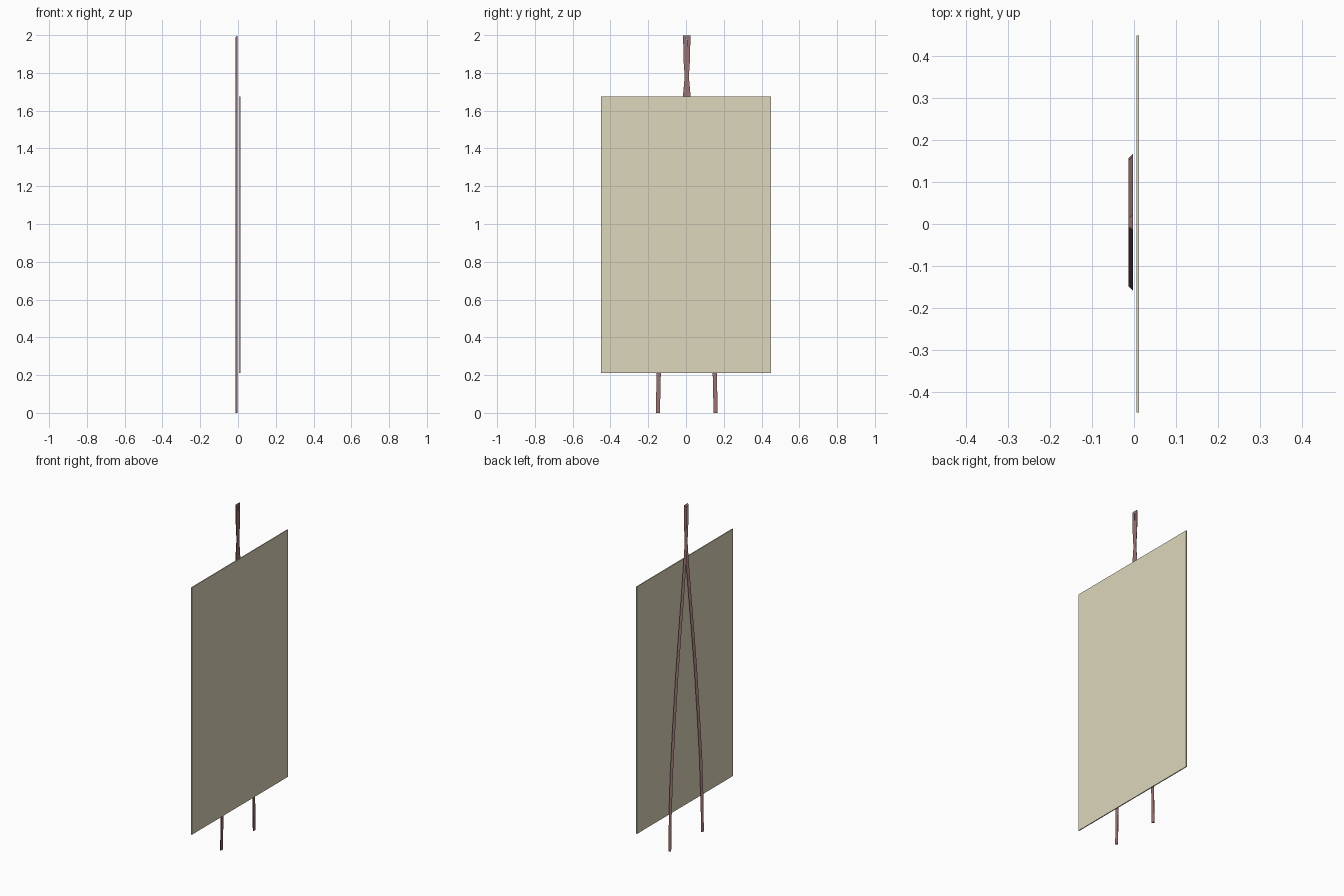
import bpy, bmesh
from mathutils import Vector

if "Cube" in bpy.data.objects:
    bpy.data.objects.remove(bpy.data.objects["Cube"])


def material(name, rgb):
    m = bpy.data.materials.new(name)
    m.diffuse_color = (*rgb, 1)
    m.use_nodes = True
    m.node_tree.nodes["Principled BSDF"].inputs["Base Color"].default_value = m.diffuse_color
    return m


def make_object(name, bm, mat):
    bmesh.ops.recalc_face_normals(bm, faces=bm.faces)
    mesh = bpy.data.meshes.new(name)
    bm.to_mesh(mesh)
    bm.free()
    mesh.materials.append(mat)
    obj = bpy.data.objects.new(name, mesh)
    bpy.context.collection.objects.link(obj)
    return obj


def sweep_triangle(path, half_width, x_back, x_front):
    """Sweep a three-sided section along a path in the YZ plane."""
    bm = bmesh.new()
    pts = [Vector((0, y, z)) for y, z in path]
    rings = []
    for i, p in enumerate(pts):
        d_in = (p - pts[i - 1]).normalized() if i else (pts[1] - p).normalized()
        d_out = (pts[i + 1] - p).normalized() if i < len(pts) - 1 else d_in
        t = (d_in + d_out).normalized()
        n = Vector((0, -t.z, t.y)) * half_width
        section = [p + n + Vector((x_front, 0, 0)),
                   p - n + Vector((x_front, 0, 0)),
                   p + Vector((x_back, 0, 0))]
        rings.append([bm.verts.new(v) for v in section])
    for a, b in zip(rings, rings[1:]):
        for k in range(3):
            j = (k + 1) % 3
            bm.faces.new((a[k], a[j], b[j], b[k]))
    bm.faces.new(rings[0])
    bm.faces.new(rings[-1])
    return bm


# Hanging cord: one strand rises, crosses, loops at the top and returns
half = [(0.154, 0), (0.149, 0.22), (0.138, 0.45), (0.117, 0.7), (0.089, 1.0),
        (0.06, 1.25), (0.03, 1.5), (0.011, 1.67), (0.001, 1.78),
        (-0.006, 1.88), (-0.010, 1.99)]
shift = 0.005
path = [(-y + shift, z) for y, z in half] + [(y + shift - 0.002, z) for y, z in reversed(half)]
make_object("cord_loop", sweep_triangle(path, 0.011, -0.013, -0.002),
            material("dark_red", (0.32, 0.17, 0.17)))

# Flat hanging panel
bm = bmesh.new()
bmesh.ops.create_cube(bm, size=1)
for v in bm.verts:
    v.co = Vector((0.0095 + v.co.x * 0.006, v.co.y * 0.9, 0.9425 + v.co.z * 1.465))
make_object("panel", bm, material("khaki", (0.72, 0.68, 0.5)))
